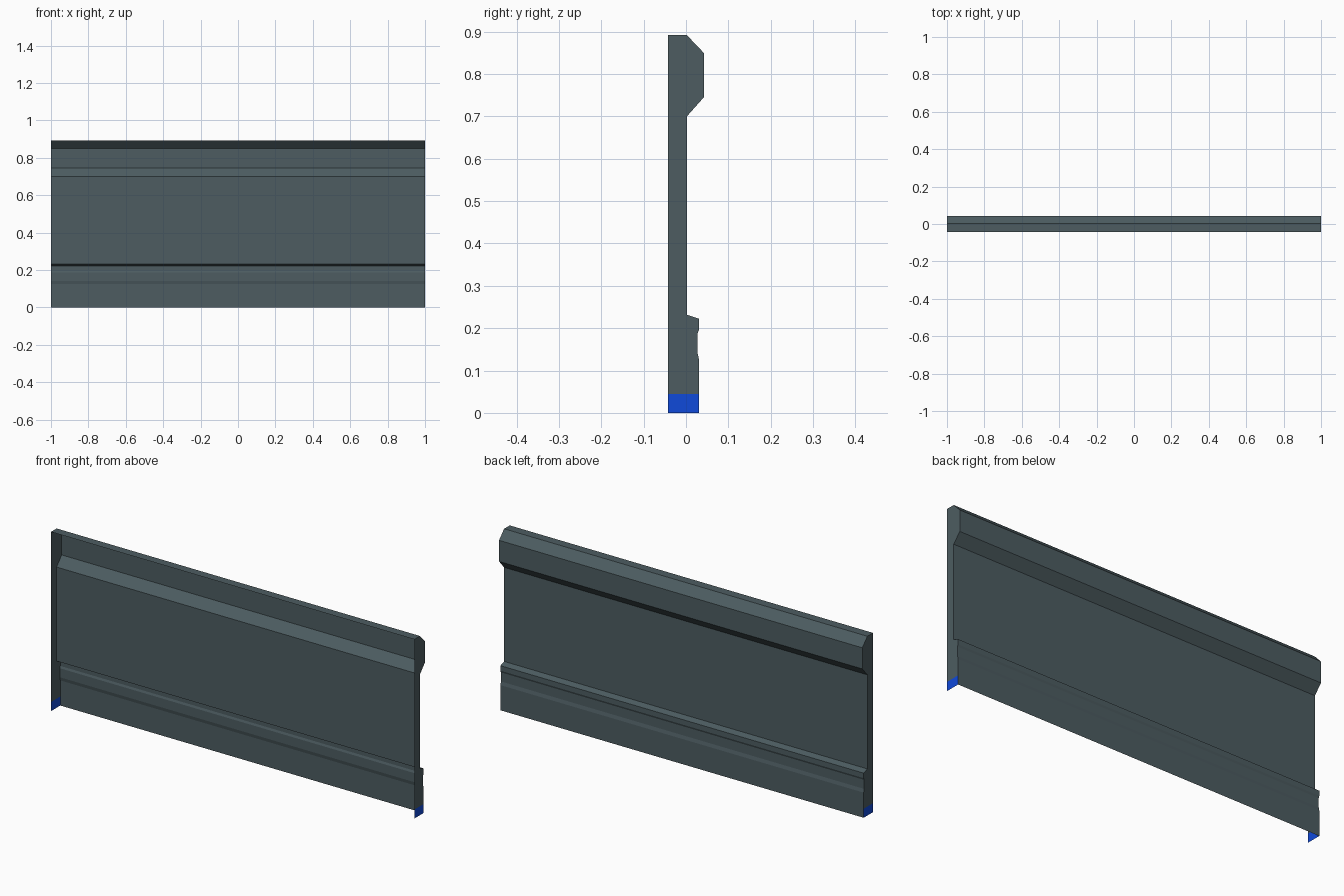
import bpy

if "Cube" in bpy.data.objects:
    bpy.data.objects.remove(bpy.data.objects["Cube"])

def material(name, rgb):
    m = bpy.data.materials.new(name)
    m.diffuse_color = (*rgb, 1.0)
    m.use_nodes = True
    m.node_tree.nodes["Principled BSDF"].inputs["Base Color"].default_value = m.diffuse_color
    return m

SLATE = material("slate_grey", (0.074, 0.108, 0.120))
BLUE = material("blue", (0.005, 0.068, 0.70))

FRONT_Y, SKIRT_Y, BAND_Z = -0.042, 0.031, 0.045

# Wall section (y, z) from the open front edge, over the top and down the back
PROFILE = [
    (FRONT_Y, 0.892), (0.002, 0.892), (0.042, 0.85), (0.042, 0.745),
    (0.002, 0.70), (0.002, 0.232), (SKIRT_Y, 0.222), (SKIRT_Y, 0.197),
    (0.027, 0.187), (0.027, 0.142), (SKIRT_Y, 0.125), (SKIRT_Y, 0.0),
]

def build(name, verts, faces, mat):
    mesh = bpy.data.meshes.new(name)
    mesh.from_pydata(verts, [], faces)
    mesh.materials.append(mat)
    mesh.update()
    obj = bpy.data.objects.new(name, mesh)
    bpy.context.collection.objects.link(obj)
    return obj

# Moulded wall skin: open at the front and underneath
n = len(PROFILE)
verts = [(x, y, z) for x in (-1, 1) for y, z in PROFILE]
build("wall_skin", verts, [(i, i + 1, n + i + 1, n + i) for i in range(n - 1)], SLATE)

# End caps, each with a blue band at the foot
cap = PROFILE[:-1] + [(SKIRT_Y, BAND_Z), (FRONT_Y, BAND_Z)]
band = [(FRONT_Y, BAND_Z), (SKIRT_Y, BAND_Z), (SKIRT_Y, 0), (FRONT_Y, 0)]
for side, x in (("left", -1), ("right", 1)):
    for part, outline, mat in (("end_cap", cap, SLATE), ("foot_band", band, BLUE)):
        order = outline if x < 0 else outline[::-1]
        build(f"{side}_{part}", [(x, y, z) for y, z in order],
              [tuple(range(len(order)))], mat)

# Turn every face outward
for obj in bpy.data.objects:
    for p in obj.data.polygons:
        out = p.normal.x * p.center.x if "skin" not in obj.name else \
            p.normal.y + (p.normal.z if p.center.z > 0.89 else 0)
        if out < 0:
            p.flip()
    obj.data.update()
